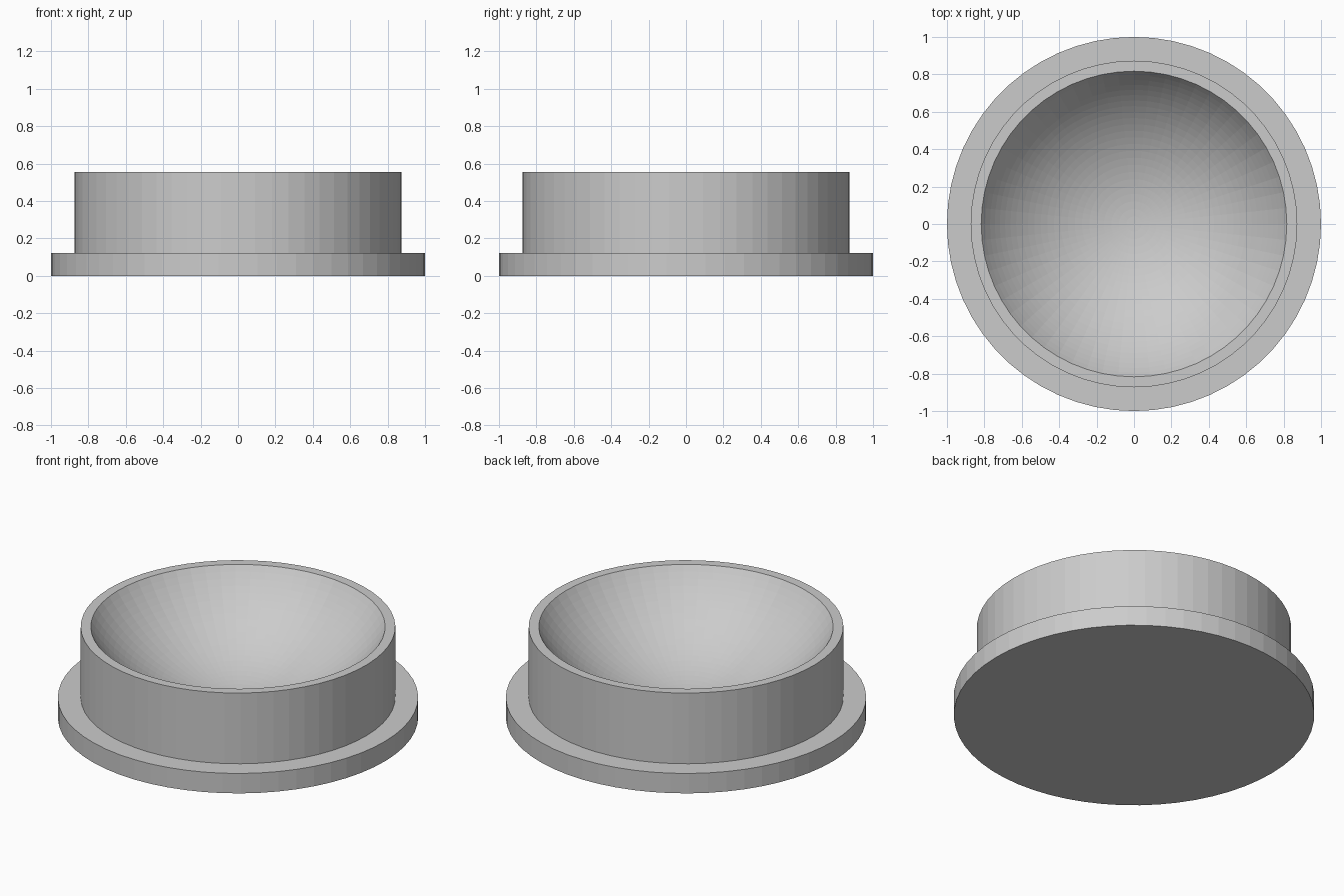
import bpy, bmesh, math

if "Cube" in bpy.data.objects:
    bpy.data.objects.remove(bpy.data.objects["Cube"])

SEGMENTS = 60
BOWL_RINGS = 24

grey = bpy.data.materials.new("light grey")
grey.diffuse_color = (0.6, 0.6, 0.6, 1)
grey.use_nodes = True
grey.node_tree.nodes["Principled BSDF"].inputs["Base Color"].default_value = grey.diffuse_color


def lathe(name, profile):
    """Revolve (radius, z) points around z; a zero radius closes to a pole."""
    bm = bmesh.new()
    rings = []
    for r, z in profile:
        if r < 1e-6:
            rings.append([bm.verts.new((0, 0, z))] * SEGMENTS)
        else:
            rings.append([bm.verts.new((r * math.cos(a), r * math.sin(a), z))
                          for a in (2 * math.pi * i / SEGMENTS for i in range(SEGMENTS))])
    for low, high in zip(rings, rings[1:]):
        for i in range(SEGMENTS):
            j = (i + 1) % SEGMENTS
            corners = list(dict.fromkeys((low[i], low[j], high[j], high[i])))
            bm.faces.new(corners)
    bmesh.ops.recalc_face_normals(bm, faces=bm.faces)
    mesh = bpy.data.meshes.new(name)
    bm.to_mesh(mesh)
    bm.free()
    mesh.materials.append(grey)
    obj = bpy.data.objects.new(name, mesh)
    bpy.context.collection.objects.link(obj)
    return obj


# Flanged cup: flat underside, wide base flange, straight wall and narrow rim
TOP, RIM, DEPTH = 0.555, 0.817, 0.44
outside = [(0, 0), (1, 0), (1, 0.122), (0.873, 0.122), (0.873, TOP)]

# Spherical hollow from the rim down to the centre
radius = (RIM ** 2 + DEPTH ** 2) / (2 * DEPTH)
edge_angle = math.asin(RIM / radius)
centre_z = TOP - DEPTH + radius
hollow = []
for k in range(BOWL_RINGS + 1):
    a = edge_angle * (1 - k / BOWL_RINGS)
    hollow.append((radius * math.sin(a), centre_z - radius * math.cos(a)))

lathe("flanged_dish", outside + hollow)
